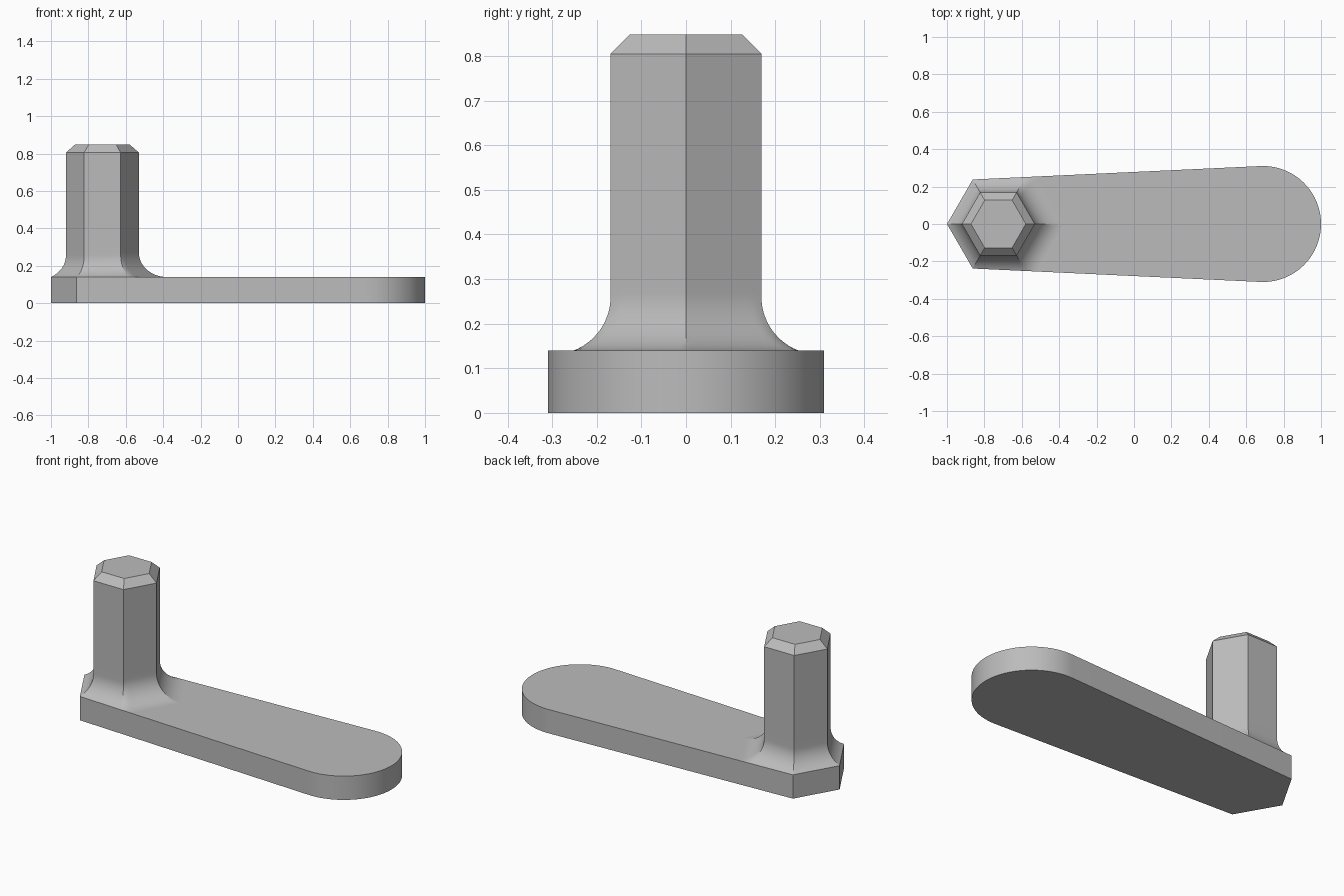
import bpy, bmesh, math

if "Cube" in bpy.data.objects:
    bpy.data.objects.remove(bpy.data.objects["Cube"])

T = 0.14                    # plate thickness
CX = -0.725                 # pin centre
A_PIN, A_END, A_TIP = 0.169, 0.238, 0.127   # hexagon apothems
FIL = 0.13                  # fillet radius
CAP_X, CAP_R = 0.69, 0.31   # rounded end
K = 2 / math.sqrt(3)

mat = bpy.data.materials.new("plain grey")
mat.diffuse_color = (0.5, 0.5, 0.5, 1)
mat.use_nodes = True
mat.node_tree.nodes["Principled BSDF"].inputs["Base Color"].default_value = mat.diffuse_color


def finish(bm, name):
    bmesh.ops.recalc_face_normals(bm, faces=bm.faces)
    me = bpy.data.meshes.new(name)
    bm.to_mesh(me)
    bm.free()
    ob = bpy.data.objects.new(name, me)
    bpy.context.collection.objects.link(ob)
    me.materials.append(mat)
    bpy.ops.object.select_all(action='DESELECT')
    ob.select_set(True)
    bpy.context.view_layer.objects.active = ob
    bpy.ops.object.shade_smooth_by_angle(angle=math.radians(25))
    return ob


# Plate: half-hexagon end, tapered sides tangent to a round end
px, py = CX - A_END * K / 2, A_END
dx, dy = px - CAP_X, py
phi = math.atan2(dy, dx) - math.acos(CAP_R / math.hypot(dx, dy))
n = 48
arc = [(CAP_X + CAP_R * math.cos(phi - 2 * phi * i / n),
        CAP_R * math.sin(phi - 2 * phi * i / n)) for i in range(n + 1)]
outline = [(CX - A_END * K, 0), (px, py)] + arc + [(px, -py)]
bm = bmesh.new()
base = bm.faces.new([bm.verts.new((x, y, 0)) for x, y in outline])
ext = bmesh.ops.extrude_face_region(bm, geom=[base], use_keep_orig=True)
bmesh.ops.translate(bm, vec=(0, 0, T),
                    verts=[v for v in ext["geom"] if isinstance(v, bmesh.types.BMVert)])
finish(bm, "plate")

# Pin: hexagonal columns with a foot fillet clipped by the plate outline
slope = (arc[0][1] - py) / (arc[0][0] - px)


def foot_width(bx, by):
    """Fillet width along a ray, limited by the plate edge."""
    if bx < -K / 2 - 1e-6:
        return A_END - A_PIN
    den = abs(by) - slope * bx
    if den <= 1e-6:
        return FIL
    return min(FIL, (py + slope * (CX - px)) / den - A_PIN)


SIDE, ROWS = 24, 14
corners = [(K * math.cos(math.pi * i / 3), K * math.sin(math.pi * i / 3)) for i in range(6)]
bm = bmesh.new()
columns = []
for i in range(6):
    (x0, y0), (x1, y1) = corners[i], corners[(i + 1) % 6]
    for j in range(SIDE):
        f = j / SIDE
        bx, by = x0 + (x1 - x0) * f, y0 + (y1 - y0) * f
        amax = math.acos(1 - foot_width(bx, by) / FIL)
        prof = []
        for r in range(ROWS + 1):
            a = amax * (1 - r / ROWS)
            prof.append((A_PIN + FIL * (1 - math.cos(a)),
                         T + FIL * (math.sin(amax) - math.sin(a))))
        prof += [(A_PIN, 0.30), (A_PIN, 0.805), (A_TIP, 0.848)]
        columns.append([bm.verts.new((CX + k * bx, k * by, z)) for k, z in prof])
for c, d in zip(columns, columns[1:] + columns[:1]):
    for r in range(len(c) - 1):
        bm.faces.new((c[r], d[r], d[r + 1], c[r + 1]))
bm.faces.new([c[-1] for c in columns])
finish(bm, "hex_pin")
